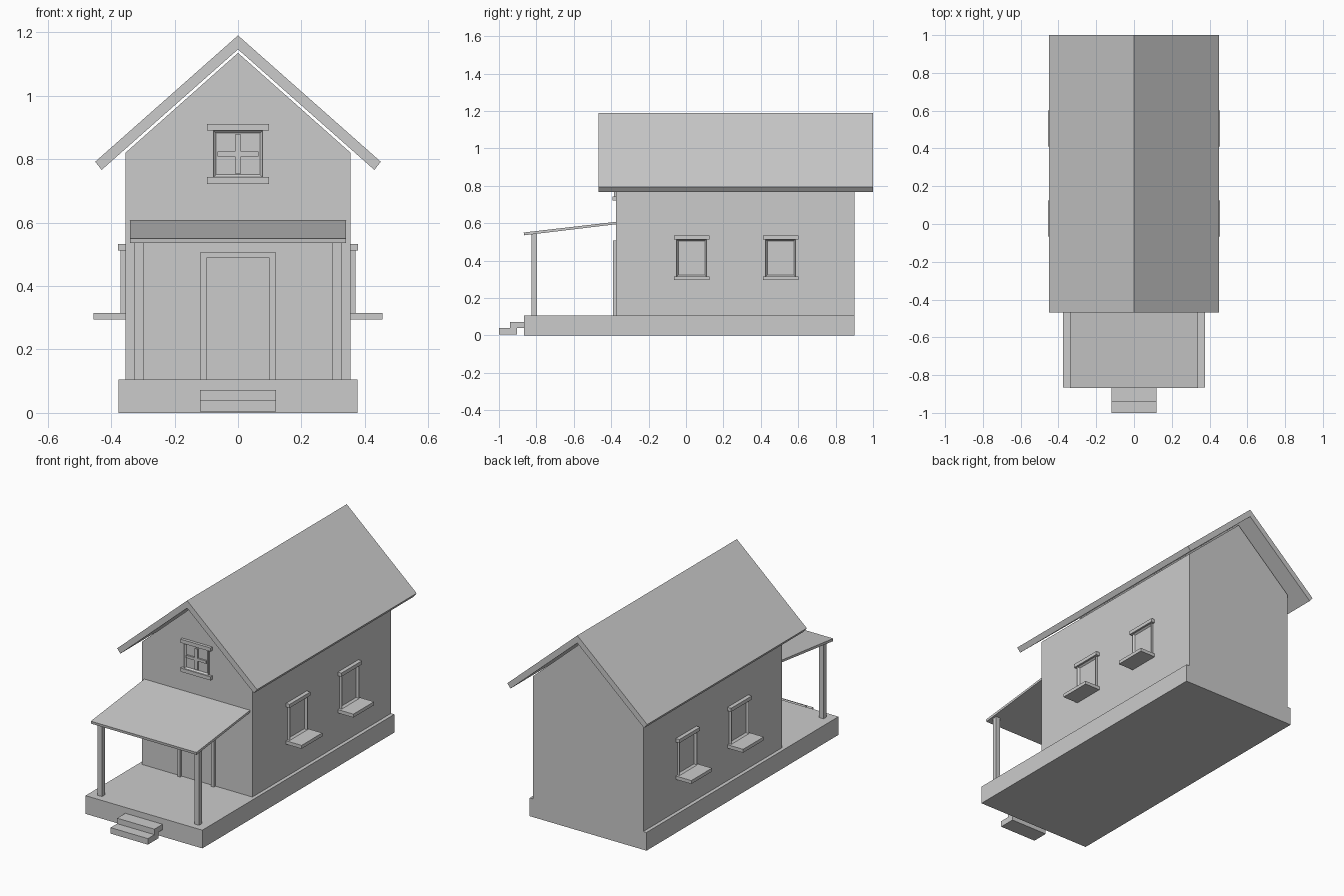
import bpy, bmesh
from mathutils import Vector

if "Cube" in bpy.data.objects:
    bpy.data.objects.remove(bpy.data.objects["Cube"])


def finish(name, bm, mirror=False):
    bmesh.ops.recalc_face_normals(bm, faces=bm.faces)
    me = bpy.data.meshes.new(name)
    bm.to_mesh(me)
    bm.free()
    ob = bpy.data.objects.new(name, me)
    bpy.context.collection.objects.link(ob)
    if mirror:
        ob.modifiers.new("mirror_x", 'MIRROR')
    return ob


def make_cube(bm, x, y, z):
    verts = bmesh.ops.create_cube(bm, size=1)['verts']
    for v in verts:
        v.co = [r[0] if c < 0 else r[1] for r, c in zip((x, y, z), v.co)]


def box(name, x, y, z, mirror=False):
    bm = bmesh.new()
    make_cube(bm, x, y, z)
    return finish(name, bm, mirror)


def profile(name, pts, axis, a, b):
    """Extrude a 2D outline: (x, z) along y, or (y, z) along x."""
    bm = bmesh.new()
    at = (lambda p: (p[0], a, p[1])) if axis == 'y' else (lambda p: (a, p[0], p[1]))
    face = bm.faces.new([bm.verts.new(at(p)) for p in pts])
    ext = bmesh.ops.extrude_face_region(bm, geom=[face])['geom']
    d = Vector((0, b - a, 0)) if axis == 'y' else Vector((b - a, 0, 0))
    bmesh.ops.translate(bm, vec=d, verts=[g for g in ext if isinstance(g, bmesh.types.BMVert)])
    return finish(name, bm)


def frame(name, x, y, z, normal, border, depth, mirror=False):
    """Box whose outward face is inset and pushed back to form a frame."""
    bm = bmesh.new()
    make_cube(bm, x, y, z)
    bm.normal_update()
    n = Vector(normal)
    face = max(bm.faces, key=lambda f: f.normal.dot(n))
    bmesh.ops.inset_individual(bm, faces=[face], thickness=border)
    bmesh.ops.translate(bm, vec=-n * depth, verts=face.verts)
    return finish(name, bm, mirror)


def both(pts):
    """Complete a right-half outline with its mirror image."""
    return pts + [(-x, z) for x, z in reversed(pts) if x > 0]


FRONT, BACK = -0.375, 0.90

# Foundation, walls and roof
box("foundation", (-.376, .376), (-.865, BACK), (0, .106))
profile("walls", both([(0, 1.135), (.355, .82), (.355, .106)]), 'y', FRONT, BACK)
roof = [(0, 1.19), (.45, .792), (.43, .766), (0, 1.146), (-.43, .766), (-.45, .792)]
profile("roof", roof, 'y', -.468, 1.0)

# Porch
profile("porch_roof", [(FRONT, .607), (-.868, .55), (-.866, .535), (FRONT, .594)], 'x', -.34, .34)
box("porch_posts", (.298, .327), (-.825, -.797), (.106, .545), mirror=True)
box("upper_step", (-.12, .12), (-.94, -.865), (.04, .072))
box("lower_step", (-.12, .12), (-1.0, -.903), (.005, .04))

# Front door
profile("door_frame", both([(.118, .106), (.118, .508)])[:2]
        + [(-.118, .508), (-.118, .106), (-.099, .106), (-.099, .488), (.099, .488), (.099, .106)],
        'y', -.39, FRONT)
box("door_panel", (-.099, .099), (-.379, FRONT), (.11, .488))

# Gable window
frame("gable_window_frame", (-.078, .078), (-.386, FRONT), (.742, .891), (0, -1, 0), .013, .009)
box("gable_window_upright_bar", (-.009, .009), (-.386, -.376), (.755, .878))
for side, x in (("left", (-.065, -.009)), ("right", (.009, .065))):
    box("gable_window_cross_bar_" + side, x, (-.386, -.376), (.808, .824))
box("gable_window_sill", (-.097, .097), (-.392, FRONT), (.722, .743))
box("gable_window_lintel", (-.097, .097), (-.392, FRONT), (.89, .911))

# Side windows, mirrored to the left wall
for label, y in (("front", .03), ("rear", .506)):
    frame(label + "_window_frame", (.355, .370), (y - .08, y + .08), (.314, .514),
          (1, 0, 0), .013, .013, mirror=True)
    box(label + "_window_lintel", (.355, .378), (y - .095, y + .095), (.512, .533), mirror=True)
    box(label + "_window_sill", (.355, .455), (y - .095, y + .095), (.295, .315), mirror=True)
